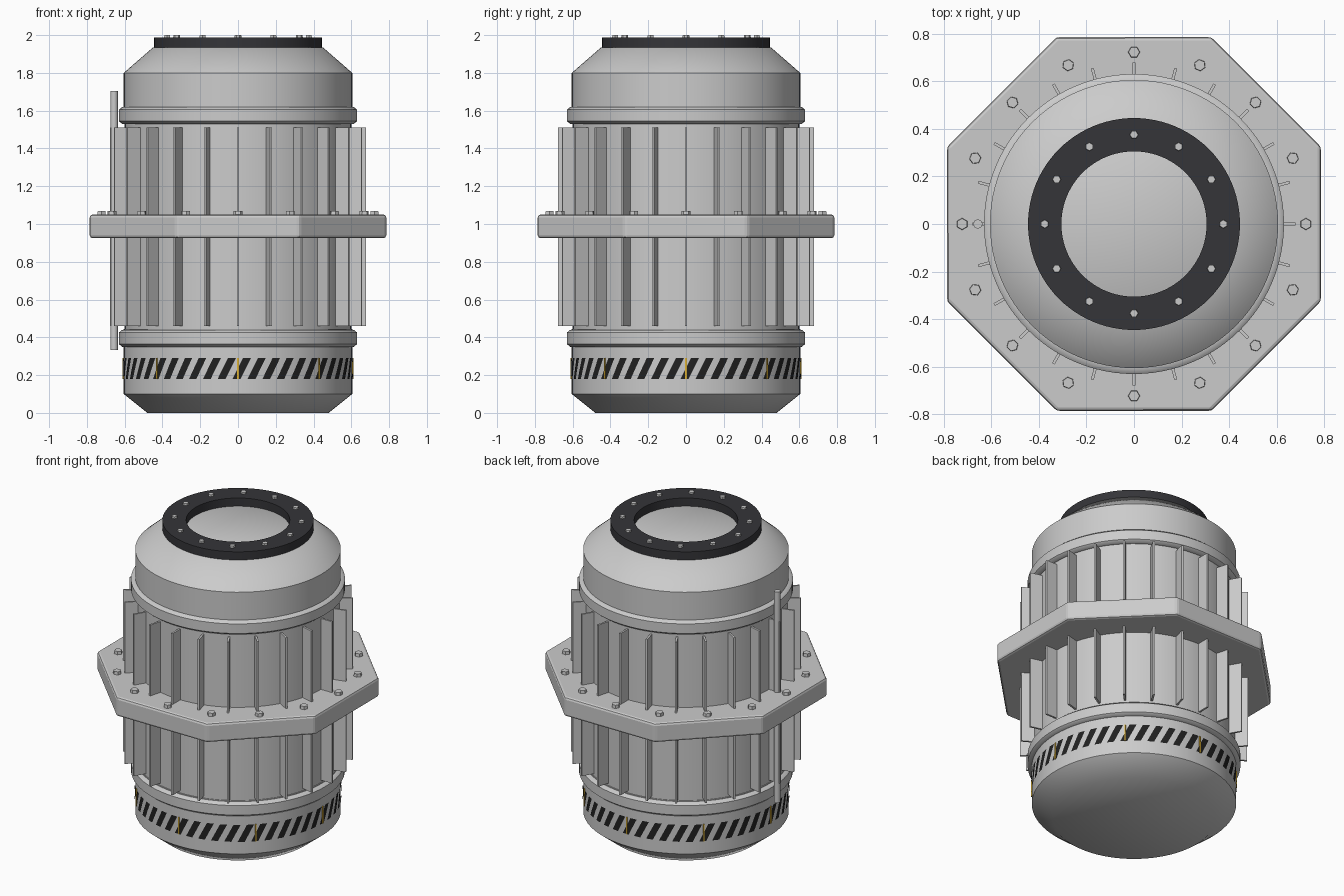
import bpy, bmesh, math
from math import pi, sin, cos
from mathutils import Matrix

if "Cube" in bpy.data.objects:
    bpy.data.objects.remove(bpy.data.objects["Cube"])


def material(name, col):
    m = bpy.data.materials.new(name)
    m.diffuse_color = (*col, 1)
    m.use_nodes = True
    m.node_tree.nodes["Principled BSDF"].inputs["Base Color"].default_value = m.diffuse_color
    return m


DARK = material("dark_metal", (0.035, 0.035, 0.04))
BLACK = material("black_stripe", (0.015, 0.015, 0.015))
AMBER = material("amber_mark", (0.75, 0.45, 0.03))
SHADE = material("fin_grey", (0.38, 0.38, 0.38))


def finish(name, bm, mat=None, smooth=None, bevel=0):
    bmesh.ops.recalc_face_normals(bm, faces=bm.faces)
    me = bpy.data.meshes.new(name)
    bm.to_mesh(me)
    bm.free()
    ob = bpy.data.objects.new(name, me)
    bpy.context.collection.objects.link(ob)
    if mat:
        me.materials.append(mat)
    if smooth:
        bpy.ops.object.select_all(action='DESELECT')
        ob.select_set(True)
        bpy.context.view_layer.objects.active = ob
        bpy.ops.object.shade_smooth_by_angle(angle=math.radians(smooth))
    if bevel:
        b = ob.modifiers.new("bevel", 'BEVEL')
        b.width, b.segments, b.limit_method = bevel, 2, 'ANGLE'
    return ob


def lathe(name, profile, closed=False, mat=None, n=96):
    """Revolve (r, z) points about z; r = 0 ends become poles."""
    bm = bmesh.new()
    rings = []
    for r, z in profile:
        if r == 0:
            rings.append([bm.verts.new((0, 0, z))] * n)
        else:
            rings.append([bm.verts.new((r * cos(2 * pi * i / n), r * sin(2 * pi * i / n), z))
                          for i in range(n)])
    pairs = list(zip(rings, rings[1:])) + ([(rings[-1], rings[0])] if closed else [])
    for a, b in pairs:
        for i in range(n):
            j = (i + 1) % n
            bm.faces.new(list(dict.fromkeys((a[i], a[j], b[j], b[i]))))
    return finish(name, bm, mat, 45)


def box(bm, size, loc, angle):
    m = (Matrix.Rotation(angle, 4, 'Z') @ Matrix.Translation(loc)
         @ Matrix.Diagonal((*size, 1)))
    bmesh.ops.create_cube(bm, size=1, matrix=m)


def hexes(name, count, radius, z0, z1, r, mat=None):
    bm = bmesh.new()
    for i in range(count):
        m = (Matrix.Rotation(2 * pi * i / count, 4, 'Z')
             @ Matrix.Translation((radius, 0, (z0 + z1) / 2)))
        bmesh.ops.create_cone(bm, cap_ends=True, segments=6, radius1=r, radius2=r * 0.9,
                              depth=z1 - z0, matrix=m)
    return finish(name, bm, mat)


# Main tank
lathe("tank_body", [(0, 0), (0.48, 0), (0.605, 0.1), (0.605, 0.445), (0.6, 0.445),
                    (0.6, 1.53), (0.605, 1.53), (0.605, 1.8), (0.45, 1.935), (0, 1.935)])

# Raised collars above and below the fins
for name, z0, z1 in (("lower_collar", 0.35, 0.44), ("upper_collar", 1.53, 1.62)):
    lathe(name, [(0.595, z0), (0.613, z0), (0.63, z0 + 0.014), (0.63, z1 - 0.014),
                 (0.613, z1), (0.595, z1)], True)

# Dark top rim and its bolts
lathe("top_rim", [(0.305, 1.93), (0.445, 1.93), (0.445, 1.988), (0.305, 1.988)], True, DARK)
hexes("rim_bolts", 12, 0.375, 1.98, 2.0, 0.019)

# Octagonal flange and its bolts
bm = bmesh.new()
R = 0.785 / cos(pi / 8)
bmesh.ops.create_cone(bm, cap_ends=True, segments=8, radius1=R, radius2=R, depth=0.125,
                      matrix=Matrix.Translation((0, 0, 0.9875)) @ Matrix.Rotation(pi / 8, 4, 'Z'))
apothem = max(v.co.x for v in bm.verts)
if apothem > 0.8:
    bmesh.ops.rotate(bm, verts=bm.verts, matrix=Matrix.Rotation(pi / 8, 3, 'Z'))
finish("octagon_flange", bm, bevel=0.015)
hexes("flange_bolts", 16, 0.722, 1.04, 1.07, 0.026)

# Cooling fins
bm = bmesh.new()
for i in range(24):
    box(bm, (0.1, 0.012, 1.05), (0.628, 0, 0.985), i * pi / 12)
finish("cooling_fins", bm)

# Side conduit
bm = bmesh.new()
bmesh.ops.create_cone(bm, cap_ends=True, segments=8, radius1=0.02, radius2=0.02, depth=1.37,
                      matrix=Matrix.Translation((-0.656, 0, 1.018)))
finish("side_conduit", bm, smooth=50)

# Slanted dark stripes wrapped around the base
bm = bmesh.new()
N, r = 48, 0.608
for i in range(N):
    a0 = 2 * pi * (i + 0.25) / N
    w, lean = pi / N * 1.05, 0.055 / r
    grid = [[bm.verts.new((r * cos(a), r * sin(a), 0.18 + 0.11 * t))
             for a in (a0 + lean * (t - 0.5) + w * (s - 0.5) for s in (0, 0.5, 1))]
            for t in (0, 0.5, 1)]
    for p, q in zip(grid, grid[1:]):
        for k in range(2):
            bm.faces.new((p[k], p[k + 1], q[k + 1], q[k]))
finish("base_stripes", bm, BLACK)

# Amber index marks
bm = bmesh.new()
for i in range(8):
    box(bm, (0.02, 0.008, 0.11), (0.601, 0, 0.235), i * pi / 4)
finish("index_marks", bm, AMBER)
